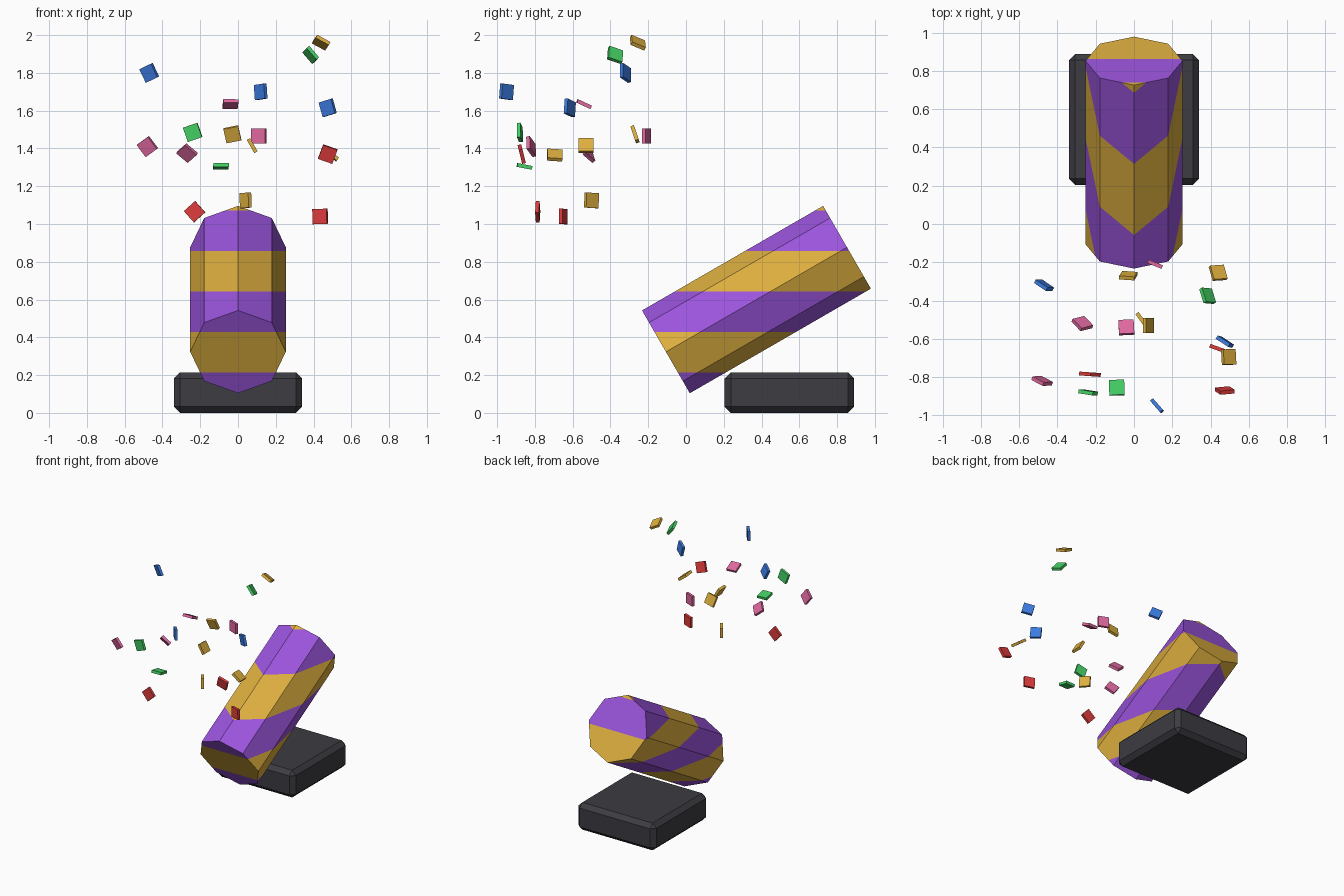
import bpy, bmesh
from math import radians
from mathutils import Euler, Matrix, Vector

cube = bpy.data.objects.get("Cube")
if cube:
    bpy.data.objects.remove(cube, do_unlink=True)


def make_material(name, color):
    mat = bpy.data.materials.new(name)
    mat.use_nodes = True
    rgba = (*color, 1.0)
    mat.diffuse_color = rgba
    mat.node_tree.nodes["Principled BSDF"].inputs["Base Color"].default_value = rgba
    return mat


MATERIALS = {
    "purple": make_material("purple", (0.33, 0.09, 0.73)),
    "gold": make_material("gold", (0.73, 0.43, 0.05)),
    "charcoal": make_material("charcoal", (0.045, 0.045, 0.054)),
    "red": make_material("red", (0.73, 0.045, 0.045)),
    "green": make_material("green", (0.06, 0.63, 0.13)),
    "blue": make_material("blue", (0.045, 0.2, 0.75)),
    "pink": make_material("pink", (0.74, 0.14, 0.35)),
}


def make_object(name, bm, *colors):
    bmesh.ops.recalc_face_normals(bm, faces=bm.faces)
    mesh = bpy.data.meshes.new(name)
    bm.to_mesh(mesh)
    bm.free()
    for color in colors:
        mesh.materials.append(MATERIALS[color])
    obj = bpy.data.objects.new(name, mesh)
    bpy.context.collection.objects.link(obj)
    return obj


def box(size):
    bm = bmesh.new()
    bmesh.ops.create_cube(bm, size=1)
    bmesh.ops.scale(bm, vec=size, verts=bm.verts)
    return bm


# Base block with chamfered edges
bm = box((0.68, 0.685, 0.215))
bmesh.ops.bevel(bm, geom=bm.edges[:], offset=0.033, segments=1, affect='EDGES')
base = make_object("base", bm, "charcoal")
base.location = (0, 0.547, 0.1075)

# Eight-sided barrel, tilted upward and closed at both ends
bm = bmesh.new()
bmesh.ops.create_cone(bm, cap_ends=True, segments=8, radius1=0.253,
                      radius2=0.253, depth=1.107)
place = Matrix.Translation((0, 0.373, 0.6)) @ Matrix.Rotation(radians(-60), 4, 'X')
bmesh.ops.transform(bm, matrix=place, verts=bm.verts)

# Level stripes cut into the barrel, alternating purple and gold by height
BAND = 0.2145
for i in range(1, 6):
    bmesh.ops.bisect_plane(bm, geom=bm.verts[:] + bm.edges[:] + bm.faces[:],
                           plane_co=Vector((0, 0, i * BAND)),
                           plane_no=Vector((0, 0, 1)))
for face in bm.faces:
    face.material_index = int(face.calc_center_median().z / BAND) % 2
make_object("barrel", bm, "purple", "gold")

# Confetti: centre, then pitch, roll and yaw in degrees
CONFETTI = {
    "blue": [
        (-0.47, -0.32, 1.8, 13, -22, -29),
        (0.12, -0.95, 1.7, 0, -6, -49),
        (0.475, -0.615, 1.615, 5, -15, -32),
    ],
    "gold": [
        (0.44, -0.255, 1.96, 53, 52, -42),
        (-0.03, -0.27, 1.475, 19, -12, 0),
        (0.075, -0.53, 1.415, -30, 0, 90),
        (0.04, -0.5, 1.125, 0, -3, -55),
        (0.495, -0.695, 1.365, -53, 6, 98),
    ],
    "green": [
        (0.385, -0.375, 1.895, -35, 22, 120),
        (-0.24, -0.88, 1.485, 3, -19, -8),
        (-0.09, -0.855, 1.305, 79, 2, 0),
    ],
    "pink": [
        (-0.04, -0.54, 1.635, 65, 3, 0),
        (0.11, -0.21, 1.465, 0, 0, -22),
        (-0.48, -0.82, 1.41, 15, -34, -18),
        (-0.27, -0.52, 1.375, 35, -40, -20),
    ],
    "red": [
        (0.475, -0.87, 1.37, 14, 20, 0),
        (-0.23, -0.785, 1.065, 0, -42, -4),
        (0.435, -0.65, 1.04, 0, -2, -20),
    ],
}
for color, pieces in CONFETTI.items():
    for number, (x, y, z, *angles) in enumerate(pieces, 1):
        bm = box((0.08, 0.02, 0.08))
        turn = Euler([radians(a) for a in angles], 'YXZ').to_matrix().to_4x4()
        bmesh.ops.transform(bm, matrix=Matrix.Translation((x, y, z)) @ turn,
                            verts=bm.verts)
        make_object(f"{color}_confetti_{number}", bm, color)
